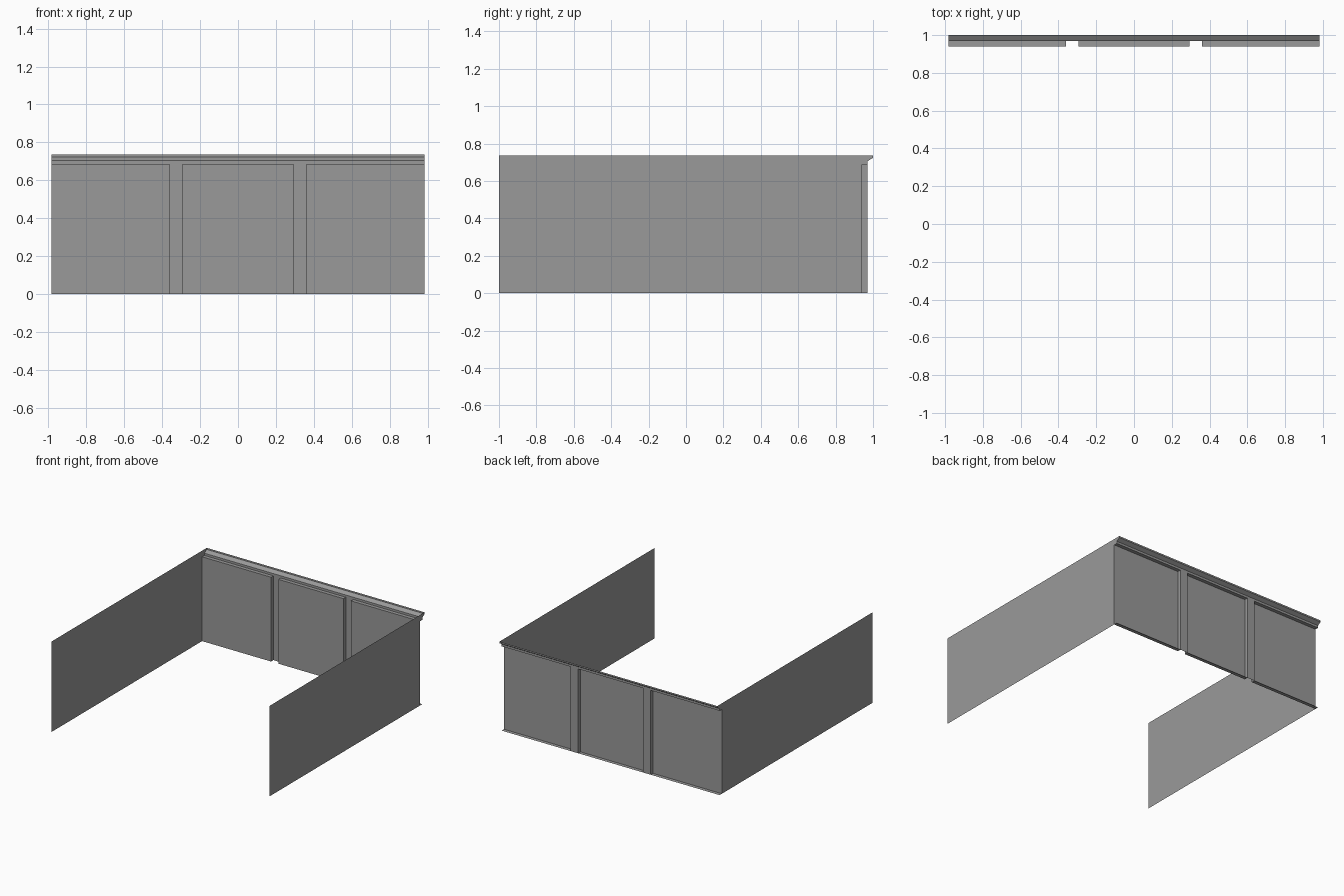
import bpy, bmesh
from mathutils import Vector

cube = bpy.data.objects.get("Cube")
if cube:
    bpy.data.objects.remove(cube, do_unlink=True)

HALF = 0.982                  # half width
INNER, OUTER, LIP = 0.94, 0.97, 1.0   # depth of panels, pilasters, cornice
LEDGE, NECK, EAVE, TOP = 0.687, 0.705, 0.724, 0.737
PIL_IN, PIL_OUT = 0.293, 0.36

grey = bpy.data.materials.new("plain grey")
grey.use_nodes = True
colour = (0.32, 0.32, 0.32, 1)
grey.diffuse_color = colour
grey.node_tree.nodes["Principled BSDF"].inputs["Base Color"].default_value = colour


def finish(name, bm):
    mesh = bpy.data.meshes.new(name)
    bm.to_mesh(mesh)
    bm.free()
    mesh.materials.append(grey)
    bpy.context.collection.objects.link(bpy.data.objects.new(name, mesh))


def sheet(name, profile, sweep):
    """Sweep an open profile into a thin sheet facing outwards."""
    bm = bmesh.new()
    near = [bm.verts.new(p) for p in profile]
    far = [bm.verts.new(Vector(p) + Vector(sweep)) for p in profile]
    for i in range(len(profile) - 1):
        bm.faces.new((near[i], near[i + 1], far[i + 1], far[i]))
    finish(name, bm)


# Recessed back panels with a ledge at top and bottom
for name, x0, x1 in (("right_panel", -HALF, -PIL_OUT),
                     ("middle_panel", -PIL_IN, PIL_IN),
                     ("left_panel", PIL_OUT, HALF)):
    sheet(name, [(x0, OUTER, 0), (x0, INNER, 0), (x0, INNER, LEDGE), (x0, OUTER, LEDGE)],
          (x1 - x0, 0, 0))

# Raised pilasters between the panels
for name, x0, x1 in (("right_pilaster", -PIL_OUT, -PIL_IN),
                     ("left_pilaster", PIL_IN, PIL_OUT)):
    sheet(name, [(x1, INNER, 0), (x1, OUTER, 0), (x0, OUTER, 0), (x0, INNER, 0)],
          (0, 0, LEDGE))

# Cornice along the top of the back wall
sheet("cornice", [(-HALF, OUTER, LEDGE), (-HALF, OUTER, NECK),
                  (-HALF, LIP, EAVE), (-HALF, LIP, TOP)], (2 * HALF, 0, 0))

# Side walls, cut to the outline of the back wall
outline = [(-1, 0), (INNER, 0), (INNER, LEDGE), (OUTER, LEDGE),
           (OUTER, NECK), (LIP, EAVE), (LIP, TOP), (-1, TOP)]
for name, side in (("left_wall", 1), ("right_wall", -1)):
    bm = bmesh.new()
    bm.faces.new([bm.verts.new((side * HALF, y, z)) for y, z in outline[::side]])
    finish(name, bm)
